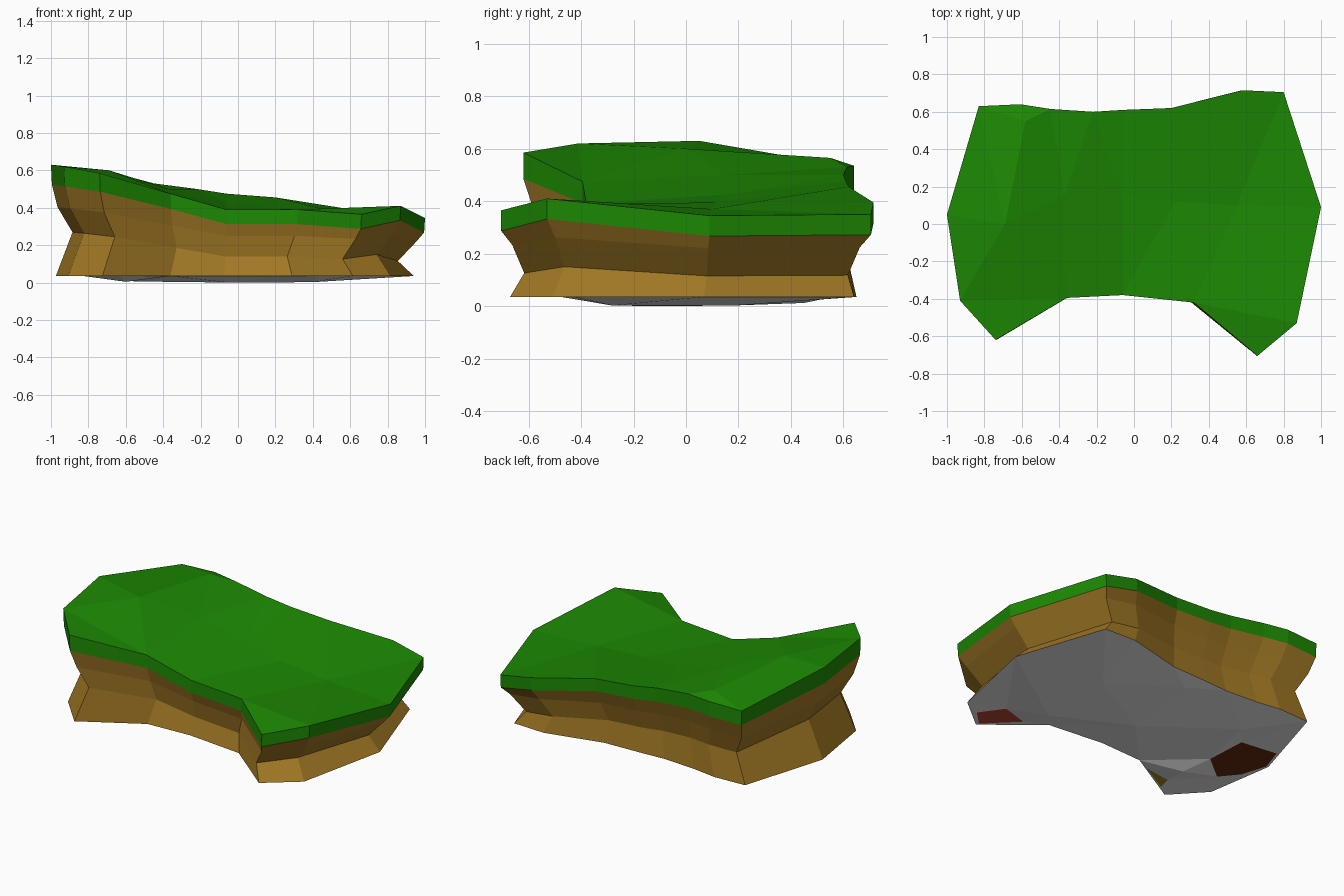
import bpy, bmesh
from mathutils import Vector
from mathutils.geometry import delaunay_2d_cdt

if "Cube" in bpy.data.objects:
    bpy.data.objects.remove(bpy.data.objects["Cube"])


def material(name, rgb):
    m = bpy.data.materials.new(name)
    m.diffuse_color = (*rgb, 1)
    m.use_nodes = True
    m.node_tree.nodes["Principled BSDF"].inputs["Base Color"].default_value = m.diffuse_color
    return m


GRASS = material("grass green", (0.012, 0.25, 0.001))
EARTH = material("earth brown", (0.36, 0.19, 0.018))
STONE = material("pale stone", (0.8, 0.8, 0.8))
RED = material("clay red", (0.45, 0.06, 0.035))
DARK = material("dark brown", (0.13, 0.022, 0.004))
OLIVE = material("olive brown", (0.36, 0.24, 0.025))

# Plateau rim, clockwise from the back left corner, then turned anticlockwise
RIM = [(-.83, .63, .53), (-.61, .64, .535), (-.45, .615, .53), (-.22, .60, .50),
       (-.06, .61, .475), (.20, .62, .455), (.58, .715, .395), (.80, .705, .35),
       (1.0, .09, .345), (.87, -.53, .41), (.66, -.705, .365), (.32, -.42, .39),
       (-.06, -.38, .39), (-.36, -.395, .475), (-.74, -.62, .585),
       (-.93, -.41, .62), (-1.0, .05, .63)][::-1]
TOP_POINTS = [(-.58, .55, .565), (-.69, 0, .60), (-.37, .15, .50),
              (-.06, .15, .425), (.22, .12, .395), (.55, .1, .37)]


def ring(sx, ox, sy, oy, height):
    """Scaled copy of the rim; height turns the rim height into a new one."""
    return [(x * sx + ox, y * sy + oy, height(z)) for x, y, z in RIM]


TURF_LOW = ring(.995, 0, 1, 0, lambda z: z - .078 - .16 * max(0, z - .45))
SHOULDER = ring(.96, -.005, .94, 0, lambda z: z * .64)
WAIST = ring(.87, -.015, .875, 0, lambda z: .115 + (z - .345) * .54)
FOOT = ring(.957, -.017, .93, -.015, lambda z: .035)


def strips(bm, rings):
    """Join rings, listed from top to bottom, with outward faces."""
    vs = [[bm.verts.new(p) for p in r] for r in rings]
    n = len(vs[0])
    for a, b in zip(vs, vs[1:]):
        for i in range(n):
            j = (i + 1) % n
            bm.faces.new((b[i], b[j], a[j], a[i]))


def cap(bm, outline, points, up, patches=()):
    """Triangulated sheet through the outline and points; patches get own slots."""
    pts = list(outline)
    loops = [list(range(len(outline)))]
    for patch in patches:
        loops.append(list(range(len(pts), len(pts) + len(patch))))
        pts += [(x, y, .034) for x, y in patch]
    pts += points
    res = delaunay_2d_cdt([Vector(p[:2]) for p in pts], [], loops, 1, 1e-5)
    vs = []
    for co, orig in zip(res[0], res[3]):
        vs.append(bm.verts.new((co.x, co.y, pts[orig[0]][2] if orig else .035)))
    for face, orig in zip(res[2], res[5]):
        if 0 not in orig:
            continue
        f = bm.faces.new([vs[i] for i in face])
        f.material_index = max(orig)
        f.normal_update()
        if (f.normal.z > 0) != up:
            f.normal_flip()


def finish(bm, name, mats):
    bmesh.ops.remove_doubles(bm, verts=bm.verts, dist=1e-4)
    me = bpy.data.meshes.new(name)
    bm.to_mesh(me)
    bm.free()
    for m in mats:
        me.materials.append(m)
    bpy.context.collection.objects.link(bpy.data.objects.new(name, me))


# Grass sheet with its rim
bm = bmesh.new()
cap(bm, RIM, TOP_POINTS, True)
strips(bm, [RIM, TURF_LOW])
finish(bm, "grass_top", [GRASS])

# Earth cliff with a pinched waist
bm = bmesh.new()
strips(bm, [TURF_LOW, SHOULDER, WAIST, FOOT])
finish(bm, "earth_cliff", [EARTH])

# Slightly bulging stone underside with bare patches (all anticlockwise)
bm = bmesh.new()
PATCHES = [[(-.675, .15), (-.91, .18), (-.96, .03), (-.91, -.13), (-.82, -.24), (-.66, -.11)],
           [(.61, -.65), (.70, -.56), (.60, -.42), (.43, -.47)],
           [(-.63, -.45), (-.65, -.535), (-.45, -.425)]]
cap(bm, FOOT, [(-.6, -.28, .004), (-.55, .3, .006), (.4, -.28, .002), (.4, .2, .003),
               (0, .45, .012), (-.05, -.05, 0)], False, PATCHES)
finish(bm, "stone_underside", [STONE, DARK, RED, OLIVE])
